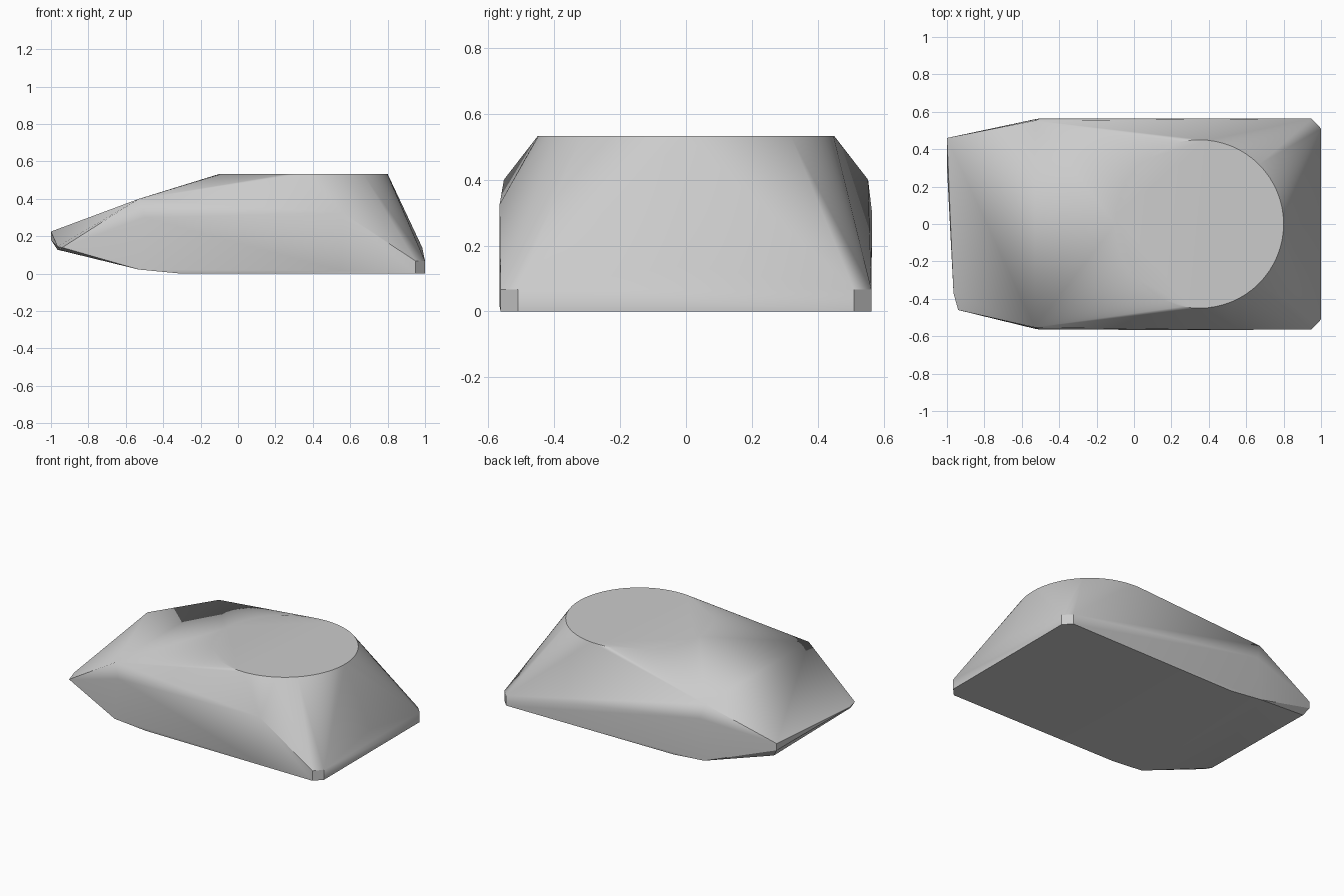
import bpy, bmesh, math

cube = bpy.data.objects.get("Cube")
if cube:
    bpy.data.objects.remove(cube, do_unlink=True)

# Plain grey finish
grey = bpy.data.materials.new("plain grey")
grey.use_nodes = True
colour = (0.6, 0.6, 0.6, 1)
grey.diffuse_color = colour
grey.node_tree.nodes["Principled BSDF"].inputs["Base Color"].default_value = colour


def both_sides(x, y, z):
    return [(x, -y, z), (x, y, z)]


# Round flat roof
SEGMENTS, RADIUS, CENTRE_X, ROOF_Z = 64, 0.45, 0.35, 0.533
points = []
for i in range(SEGMENTS):
    a = math.tau * i / SEGMENTS
    points.append((CENTRE_X + RADIUS * math.cos(a), RADIUS * math.sin(a), ROOF_Z))

# Chamfered tail corners
for z in (0, 0.067):
    points += both_sides(1.0, 0.51, z)
    points += both_sides(0.95, 0.563, z)
points.append((0.985, 0, 0.14))

# Shoulders, flanks and belly
points += both_sides(-0.53, 0.553, 0.40)
points += both_sides(-0.5, 0.565, 0.30)
points += both_sides(-0.53, 0.56, 0.022)
points += both_sides(-0.3, 0.555, 0)
points.append((0.56, -0.566, 0.325))
points.append((0.55, -0.566, 0.015))

# Skewed nose
points += [(-1.0, 0.46, 0.225), (-1.0, 0.46, 0.18), (-1.0, 0.3, 0.18),
           (-0.965, 0.44, 0.128), (-0.965, -0.37, 0.145),
           (-0.94, -0.46, 0.14), (-0.95, -0.40, 0.125)]

# Shrink-wrapped hull over all the corners
bm = bmesh.new()
for p in points:
    bm.verts.new(p)
result = bmesh.ops.convex_hull(bm, input=bm.verts[:])
loose = [v for v in bm.verts if not v.link_faces]
bmesh.ops.delete(bm, geom=loose, context='VERTS')
bmesh.ops.dissolve_limit(bm, angle_limit=math.radians(0.2),
                         verts=bm.verts[:], edges=bm.edges[:])
bmesh.ops.recalc_face_normals(bm, faces=bm.faces[:])

mesh = bpy.data.meshes.new("hull")
bm.to_mesh(mesh)
bm.free()
mesh.materials.append(grey)
hull = bpy.data.objects.new("hull", mesh)
bpy.context.collection.objects.link(hull)

# Smooth cone surfaces with crisp rims
bpy.ops.object.select_all(action='DESELECT')
hull.select_set(True)
bpy.context.view_layer.objects.active = hull
bpy.ops.object.shade_smooth_by_angle(angle=math.radians(30))
